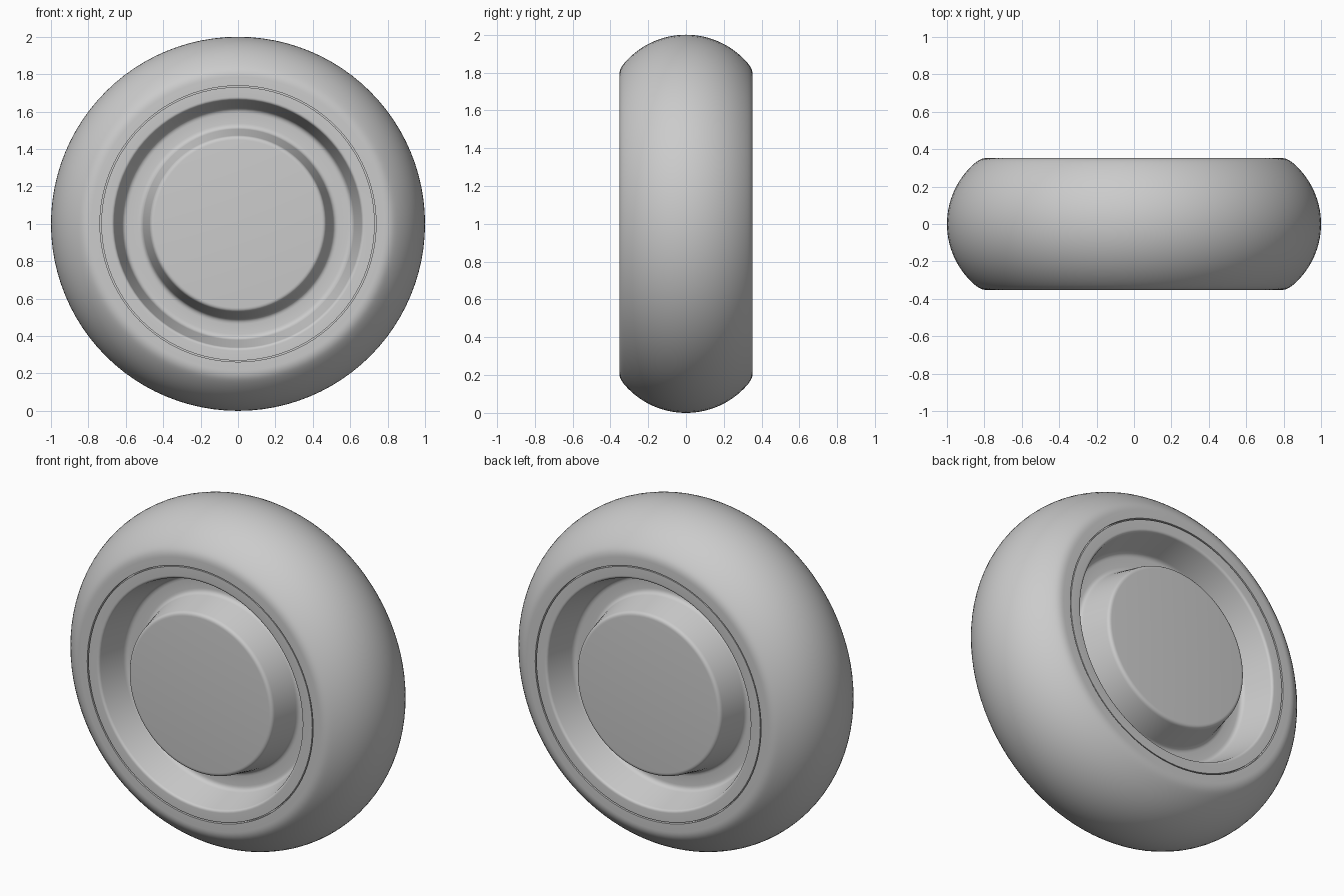
import bpy, bmesh, math
from mathutils import Vector

if "Cube" in bpy.data.objects:
    bpy.data.objects.remove(bpy.data.objects["Cube"])

SEGMENTS = 96
HALF = 0.353          # half width of the wheel

grey = bpy.data.materials.new("light_grey")
grey.use_nodes = True
grey.diffuse_color = (0.6, 0.6, 0.6, 1)
grey.node_tree.nodes["Principled BSDF"].inputs["Base Color"].default_value = (0.6, 0.6, 0.6, 1)


def fillet(corners, steps=5):
    """Round each (radius, width, rounding) corner of an open profile."""
    pts = [Vector(c[:2]) for c in corners]
    out = []
    for i, (p, c) in enumerate(zip(pts, corners)):
        if c[2] == 0:
            out.append(p)
            continue
        a = p + (pts[i - 1] - p).normalized() * c[2]
        b = p + (pts[i + 1] - p).normalized() * c[2]
        for s in range(steps + 1):
            t = s / steps
            out.append(a * (1 - t) ** 2 + p * 2 * t * (1 - t) + b * t ** 2)
    return out


def lathe(name, half_profile):
    """Mirror a half profile across the wheel plane and spin it about the axle."""
    mirrored = [Vector((p.x, -p.y)) for p in reversed(half_profile) if p.y > 0]
    bm = bmesh.new()
    verts = [bm.verts.new((p.x, p.y, 0)) for p in half_profile_order(mirrored, half_profile)]
    edges = [bm.edges.new(pair) for pair in zip(verts, verts[1:])]
    bmesh.ops.spin(bm, geom=verts + edges, cent=(0, 0, 0), axis=(0, 1, 0),
                   angle=math.tau, steps=SEGMENTS, use_merge=True)
    bmesh.ops.remove_doubles(bm, verts=bm.verts, dist=0.0002)
    bmesh.ops.recalc_face_normals(bm, faces=bm.faces)
    mesh = bpy.data.meshes.new(name)
    bm.to_mesh(mesh)
    bm.free()
    obj = bpy.data.objects.new(name, mesh)
    bpy.context.collection.objects.link(obj)
    obj.location.z = 1
    mesh.materials.append(grey)
    bpy.ops.object.select_all(action='DESELECT')
    obj.select_set(True)
    bpy.context.view_layer.objects.active = obj
    bpy.ops.object.shade_smooth_by_angle(angle=math.radians(40))
    return obj


def half_profile_order(mirrored, half):
    return mirrored + half


# Tyre: round tread, soft shoulder, flat sidewall, bead tucked behind the rim
ARC = 0.43
tread = [Vector((1 - ARC + ARC * math.cos(a), ARC * math.sin(a)))
         for a in (math.asin(0.325 / ARC) * i / 14 for i in range(15))]
shoulder = fillet([(*tread[-1], 0), (0.815, HALF, 0.03), (0.738, HALF, 0),
                   (0.738, 0.325, 0), (0.70, 0.325, 0)])
tyre_half = tread + shoulder[1:]
lathe("tyre", tyre_half)

# Rim: outer lip, deep channel and raised hub cap, closed at the axle
rim_half = fillet([(0.731, 0, 0), (0.731, HALF - 0.002, 0), (0.665, HALF - 0.002, 0.014),
                   (0.615, 0.16, 0.025), (0.512, 0.16, 0.025),
                   (0.468, HALF - 0.002, 0.02), (0, HALF - 0.002, 0)])
lathe("rim_and_hub", rim_half)
